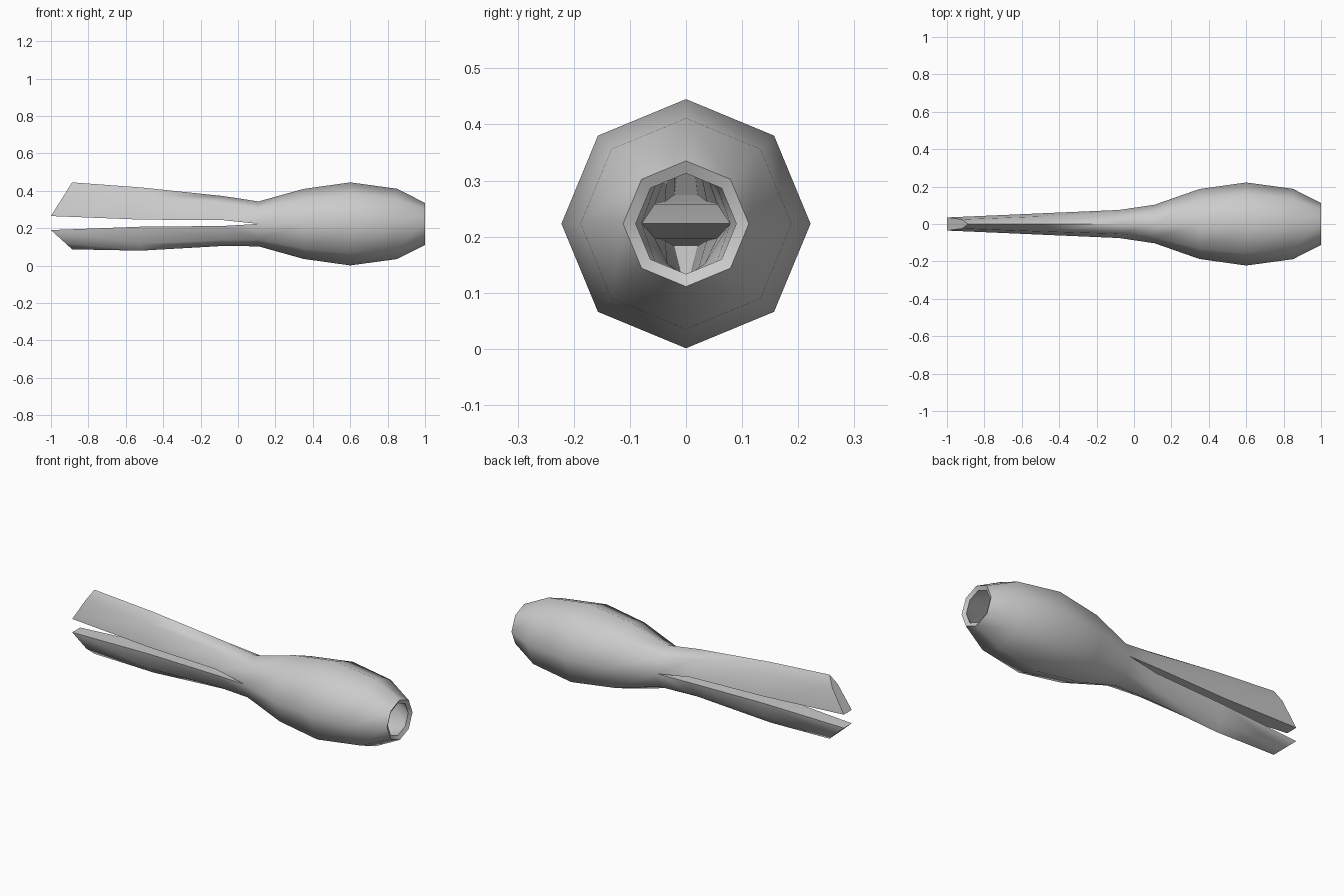
import bpy, bmesh, math

if "Cube" in bpy.data.objects:
    bpy.data.objects.remove(bpy.data.objects["Cube"])

CZ = 0.223  # height of the long axis

bm = bmesh.new()


def octagon(x, ry, rz):
    """Eight-sided ring across the long axis, starting at +y."""
    return [bm.verts.new((x, ry * math.cos(i * math.pi / 4),
                          CZ + rz * math.sin(i * math.pi / 4))) for i in range(8)]


def half_ring(x_in, x_out, w, z_in, z_out):
    """Half octagon: flat inner edge at z_in, rounded outside at z_out."""
    ring = []
    for i in range(5):
        a = i * math.pi / 4
        s = math.sin(a)
        ring.append(bm.verts.new((x_in + (x_out - x_in) * s, w * math.cos(a),
                                  z_in + (z_out - z_in) * s)))
    return ring


def bridge(a, b):
    n = len(a)
    for i in range(n):
        j = (i + 1) % n
        bm.faces.new((a[i], a[j], b[j], b[i]))


# Swollen hollow body, mouth open at +x
body = [octagon(x, ry, rz) for x, ry, rz in
        [(1.0, 0.112, 0.112), (0.85, 0.188, 0.188), (0.6, 0.222, 0.222),
         (0.35, 0.187, 0.187), (0.11, 0.103, 0.12)]]
for a, b in zip(body, body[1:]):
    bridge(a, b)
neck = body[-1]

# Two tapering legs that split from the neck, with slanted closed ends
upper = [(-0.08, -0.08, 0.075, 0.243, 0.372),
         (-0.52, -0.52, 0.056, 0.246, 0.418),
         (-1.0, -0.887, 0.035, 0.265, 0.445)]
lower = [(-0.08, -0.08, 0.075, 0.212, 0.105),
         (-0.52, -0.52, 0.056, 0.208, 0.080),
         (-1.0, -0.887, 0.035, 0.190, 0.087)]
starts = (neck[:5], [neck[0]] + neck[:3:-1])
for start, rows in zip(starts, (upper, lower)):
    prev = start
    for row in rows:
        ring = half_ring(*row)
        bridge(prev, ring)
        prev = ring
    bm.faces.new(prev)

bmesh.ops.recalc_face_normals(bm, faces=bm.faces)
mesh = bpy.data.meshes.new("split_tail_body")
bm.to_mesh(mesh)
bm.free()
obj = bpy.data.objects.new("split_tail_body", mesh)
bpy.context.collection.objects.link(obj)

# Wall thickness seen at the mouth
wall = obj.modifiers.new("wall", 'SOLIDIFY')
wall.thickness = 0.025
wall.offset = -1

bpy.context.view_layer.objects.active = obj
obj.select_set(True)
bpy.ops.object.modifier_apply(modifier="wall")
bpy.ops.object.shade_smooth_by_angle(angle=math.radians(60))
